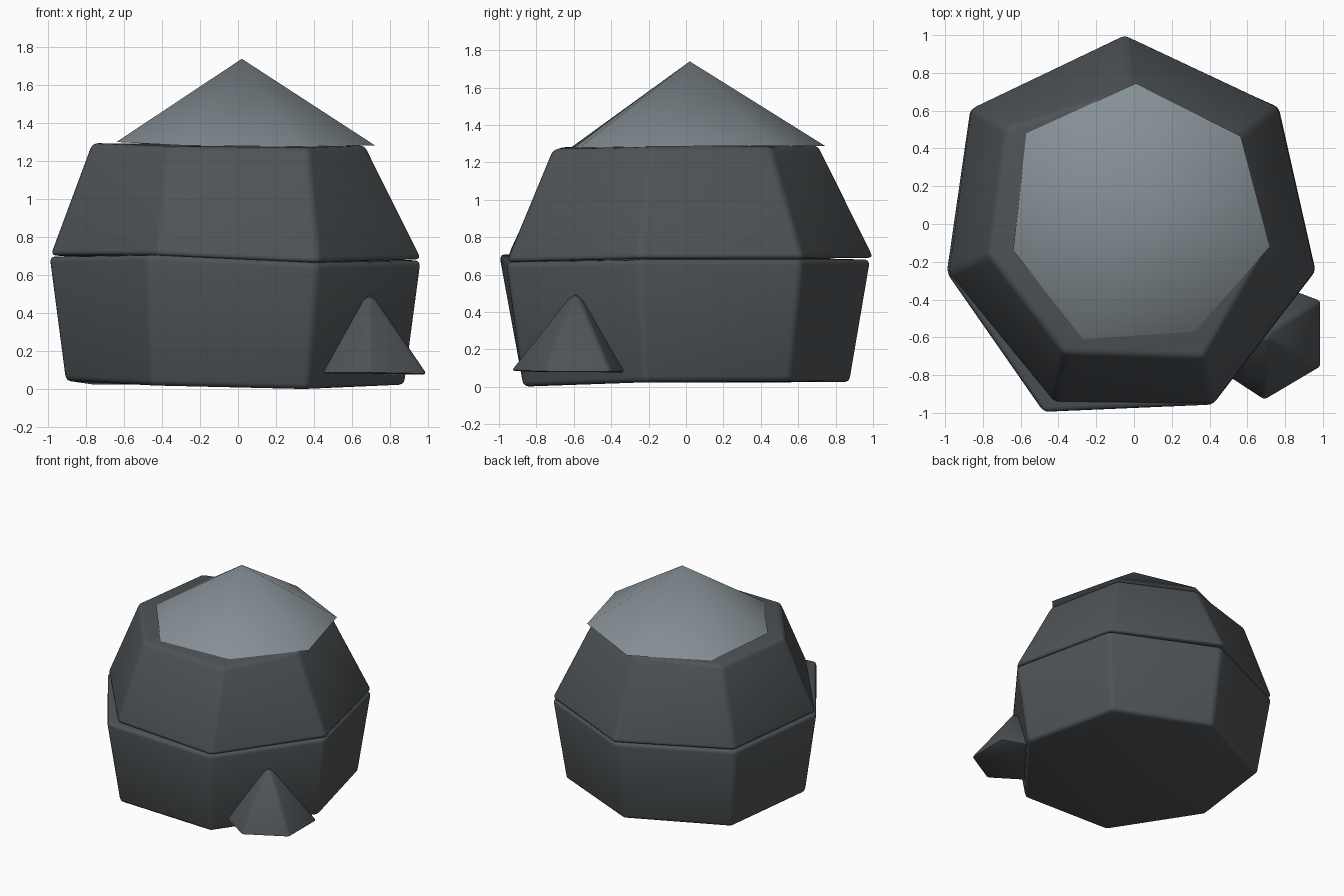
import bpy, bmesh, math


def material(name, rgb):
    m = bpy.data.materials.new(name)
    m.diffuse_color = (*rgb, 1)
    return m


stone = material("dark slate", (0.078, 0.087, 0.094))
cap_grey = material("pale grey", (0.235, 0.275, 0.30))


def hull(name, base, top, mat, bevel, segments=3):
    """Join a base ring to a top ring, or to a single apex point; round the edges."""
    bm = bmesh.new()
    lo = [bm.verts.new(p) for p in base]
    hi = [bm.verts.new(p) for p in top]
    n = len(lo)
    for i in range(n):
        j = (i + 1) % n
        if len(hi) == 1:
            bm.faces.new((lo[i], lo[j], hi[0]))
        else:
            bm.faces.new((lo[i], lo[j], hi[j], hi[i]))
    bm.faces.new(lo[::-1])
    if len(hi) > 1:
        bm.faces.new(hi)
    bmesh.ops.recalc_face_normals(bm, faces=bm.faces)
    if bevel:
        bmesh.ops.bevel(bm, geom=bm.edges[:], offset=bevel, segments=segments,
                        profile=0.5, affect='EDGES', clamp_overlap=True)
    me = bpy.data.meshes.new(name)
    bm.to_mesh(me)
    bm.free()
    ob = bpy.data.objects.new(name, me)
    bpy.context.collection.objects.link(ob)
    me.materials.append(mat)
    bpy.ops.object.select_all(action='DESELECT')
    ob.select_set(True)
    bpy.context.view_layer.objects.active = ob
    bpy.ops.object.shade_smooth_by_angle(angle=math.radians(45))
    return ob


# Lower block: seven-sided, flaring upwards
hull("lower_block",
     [(-0.05, 0.88, 0.025), (0.69, 0.56, 0.03), (0.88, -0.22, 0.025), (0.36, -0.87, 0.0),
      (-0.45, -0.87, 0.02), (-0.91, -0.23, 0.045), (-0.79, 0.54, 0.025)],
     [(-0.05, 0.99, 0.68), (0.77, 0.62, 0.68), (0.965, -0.25, 0.68), (0.42, -0.96, 0.665),
      (-0.48, -1.0, 0.71), (-0.995, -0.26, 0.70), (-0.87, 0.61, 0.69)],
     stone, 0.03)

# Upper block: seven-sided, narrowing upwards
hull("upper_block",
     [(-0.05, 1.01, 0.69), (0.77, 0.625, 0.685), (0.97, -0.25, 0.685), (0.425, -0.96, 0.665),
      (-0.425, -0.95, 0.705), (-0.99, -0.26, 0.705), (-0.87, 0.615, 0.695)],
     [(-0.03, 0.71, 1.29), (0.54, 0.45, 1.285), (0.67, -0.18, 1.285), (0.37, -0.71, 1.272),
      (-0.37, -0.685, 1.28), (-0.77, -0.17, 1.297), (-0.68, 0.51, 1.295)],
     stone, 0.03)

# Pale seven-sided peak on top
hull("roof_peak",
     [(0.01, 0.745, 1.287), (0.565, 0.465, 1.29), (0.72, -0.12, 1.285), (0.32, -0.57, 1.278),
      (-0.27, -0.61, 1.283), (-0.64, -0.14, 1.302), (-0.57, 0.48, 1.30)],
     [(0.02, 0.02, 1.74)], cap_grey, 0)

# Small six-sided spike at the front right
hull("side_spike",
     [(0.69, -0.94, 0.085), (0.995, -0.76, 0.078), (0.995, -0.40, 0.078), (0.70, -0.29, 0.075),
      (0.43, -0.43, 0.085), (0.43, -0.77, 0.085)],
     [(0.69, -0.59, 0.525)], stone, 0.02, 2)
